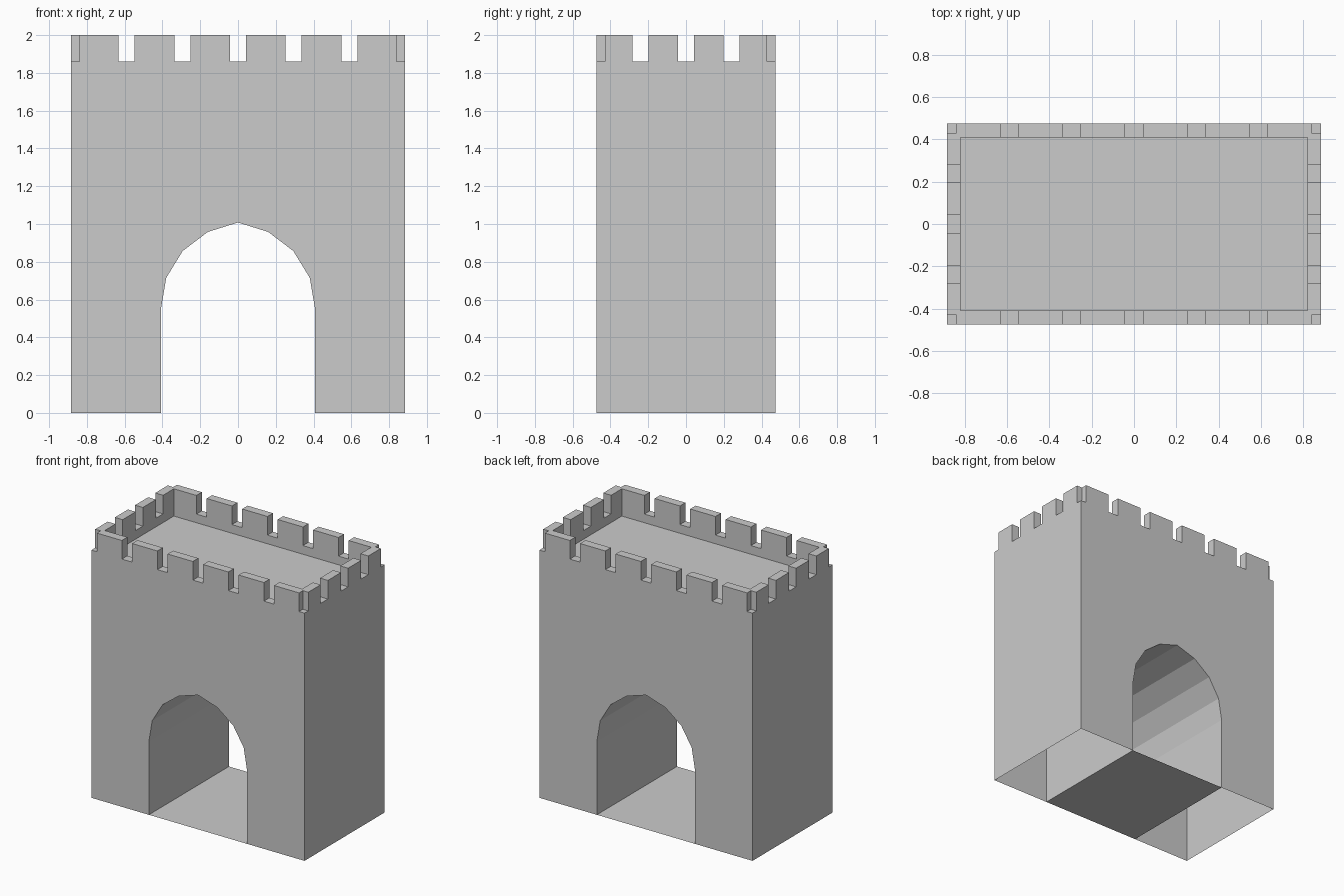
import bpy, bmesh

if "Cube" in bpy.data.objects:
    bpy.data.objects.remove(bpy.data.objects["Cube"])

HX, HY = 0.885, 0.475      # outer half sizes
IX, IY = 0.82, 0.41        # inside of the parapet
RIM, TOP, DECK = 1.86, 2.0, 1.795
GAP = 0.0425               # half width of a crenel


def finish(bm, name):
    bmesh.ops.recalc_face_normals(bm, faces=bm.faces[:])
    mesh = bpy.data.meshes.new(name)
    bm.to_mesh(mesh)
    bm.free()
    obj = bpy.data.objects.new(name, mesh)
    bpy.context.collection.objects.link(obj)
    return obj


# Gatehouse shell: front and back outlines with the arch, open under the piers
half_arch = [(0.408, 0), (0.408, 0.55), (0.38, 0.715), (0.293, 0.857), (0.16, 0.958)]
arch = half_arch + [(0, 1.008)] + [(-x, z) for x, z in reversed(half_arch)]
outline = [(-HX, 0), (-HX, RIM), (HX, RIM), (HX, 0)] + arch

bm = bmesh.new()
front = [bm.verts.new((x, -HY, z)) for x, z in outline]
back = [bm.verts.new((x, HY, z)) for x, z in outline]
bm.faces.new(front)
bm.faces.new(back[::-1])
n = len(outline)
for i in range(n):
    j = (i + 1) % n
    # skip the rim top and the two open pier bottoms
    if i not in (1, 3, n - 1):
        bm.faces.new((front[i], back[i], back[j], front[j]))
# Passage floor
bm.faces.new((front[4], front[-1], back[-1], back[4]))

# Rim, inner parapet wall and sunken deck
outer = [front[1], front[2], back[2], back[1]]
corners = [(-IX, -IY), (IX, -IY), (IX, IY), (-IX, IY)]
inner = [bm.verts.new((x, y, RIM)) for x, y in corners]
low = [bm.verts.new((x, y, DECK)) for x, y in corners]
for i in range(4):
    j = (i + 1) % 4
    bm.faces.new((outer[i], outer[j], inner[j], inner[i]))
    bm.faces.new((inner[i], inner[j], low[j], low[i]))
bm.faces.new(low)
finish(bm, "gatehouse_walls")

# Battlements: one quarter, mirrored in x and y
bm = bmesh.new()


def prism(points):
    base = [bm.verts.new((x, y, RIM)) for x, y in points]
    face = bm.faces.new(base)
    top = bmesh.ops.extrude_face_region(bm, geom=[face])["geom"]
    bmesh.ops.translate(bm, vec=(0, 0, TOP - RIM),
                        verts=[v for v in top if isinstance(v, bmesh.types.BMVert)])


def block(x0, x1, y0, y1):
    prism([(x0, y0), (x1, y0), (x1, y1), (x0, y1)])


for k in range(2):
    block(0.295 * k + GAP, 0.295 * (k + 1) - GAP, IY, HY)
block(IX, HX, GAP, 0.24 - GAP)
# Corner merlon with its outer corner notched
ex, ey = 0.59 + GAP, 0.24 + GAP
prism([(ex, HY), (0.84, HY), (0.84, 0.43), (HX, 0.43),
       (HX, ey), (IX, ey), (IX, IY), (ex, IY)])
battlements = finish(bm, "battlements")
mirror = battlements.modifiers.new("mirror", "MIRROR")
mirror.use_axis = (True, True, False)
mirror.use_mirror_merge = False
